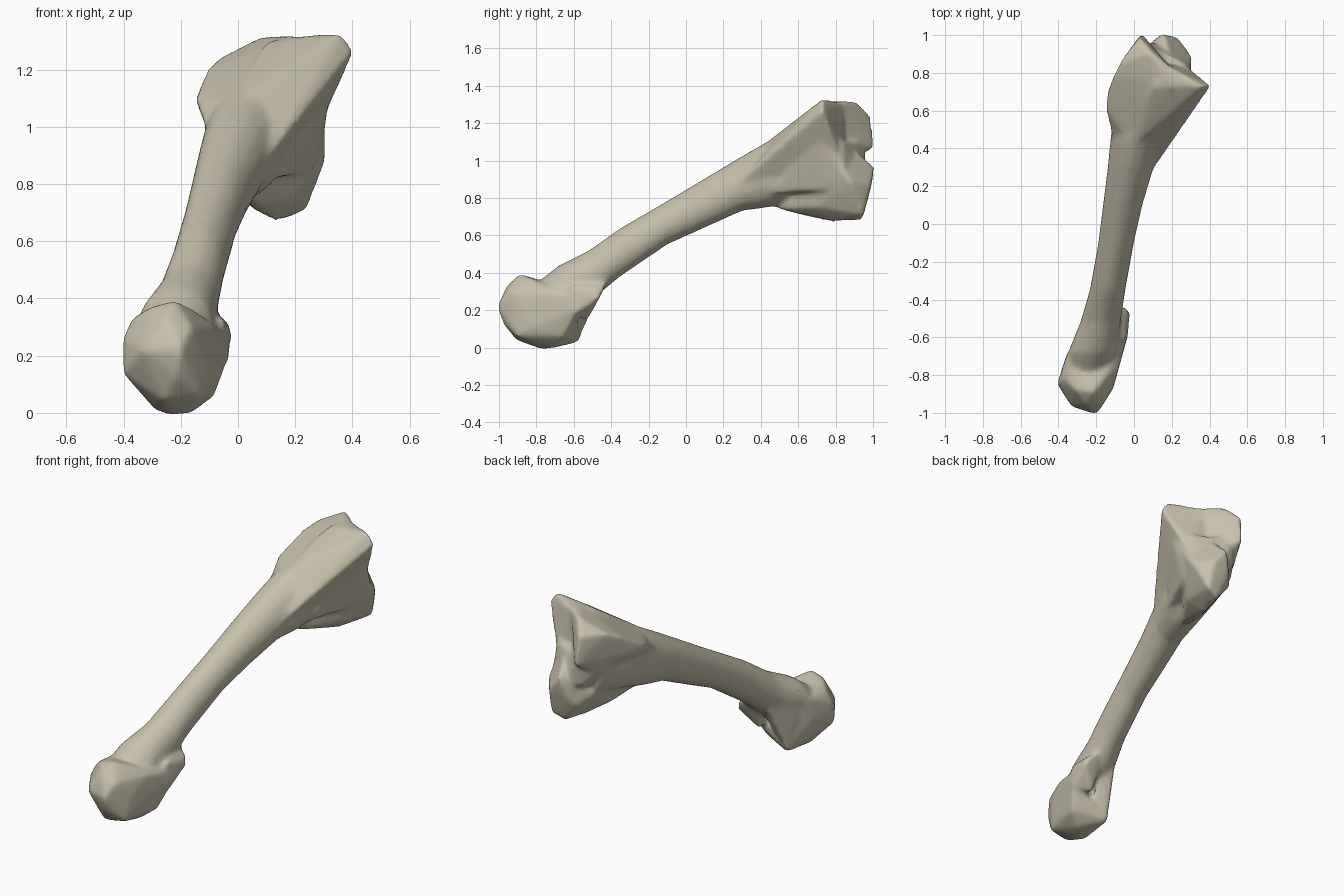
import bpy, bmesh, math
from mathutils import Vector

# Remove only the default cube
default = bpy.data.objects.get("Cube")
if default:
    bpy.data.objects.remove(default, do_unlink=True)


def make_material(name, colour):
    material = bpy.data.materials.new(name)
    material.use_nodes = True
    material.diffuse_color = colour
    shader = material.node_tree.nodes["Principled BSDF"]
    shader.inputs["Base Color"].default_value = colour
    shader.inputs["Roughness"].default_value = 0.8
    return material


def add_hull(target, points):
    """Wrap a convex lump around a few landmark points."""
    lump = bmesh.new()
    for point in points:
        lump.verts.new(point)
    bmesh.ops.convex_hull(lump, input=lump.verts)
    loose = [v for v in lump.verts if not v.link_faces]
    bmesh.ops.delete(lump, geom=loose, context='VERTS')
    bmesh.ops.recalc_face_normals(lump, faces=lump.faces)
    append(target, lump)


def add_loft(target, sections, sides=16):
    """Skin upright oval sections given as y, left, right, bottom, top."""
    tube = bmesh.new()
    rings = []
    for y, left, right, bottom, top in sections:
        centre = Vector(((left + right) / 2, y, (bottom + top) / 2))
        ring = []
        for i in range(sides):
            angle = math.tau * i / sides
            offset = Vector((math.cos(angle) * (right - left) / 2, 0,
                             math.sin(angle) * (top - bottom) / 2))
            ring.append(tube.verts.new(centre + offset))
        rings.append(ring)
    for first, second in zip(rings, rings[1:]):
        for i in range(sides):
            j = (i + 1) % sides
            tube.faces.new((first[i], first[j], second[j], second[i]))
    tube.faces.new(rings[0])
    tube.faces.new(rings[-1])
    bmesh.ops.recalc_face_normals(tube, faces=tube.faces)
    append(target, tube)


def append(target, part):
    mesh = bpy.data.meshes.new("part")
    part.to_mesh(mesh)
    part.free()
    target.from_mesh(mesh)
    bpy.data.meshes.remove(mesh)


body = bmesh.new()

# Shaft, from the rounded head up to the flared end
add_loft(body, [
    (-.78, -.35, -.15, .18, .36),
    (-.68, -.35, -.09, .18, .44),
    (-.52, -.285, -.07, .24, .52),
    (-.35, -.235, -.045, .38, .64),
    (-.1, -.19, 0, .55, .785),
    (.1, -.165, .045, .64, .905),
    (.3, -.14, .105, .73, 1.025),
    (.45, -.125, .16, .75, 1.11),
    (.65, -.1, .18, .8, 1.15),
    (.85, -.03, .12, .85, 1.15),
])

# Rounded head
add_hull(body, [
    (-.405, -.85, .14), (-.405, -.84, .26), (-.37, -.82, .33),
    (-.31, -.88, .37), (-.22, -.89, .395), (-.17, -.84, .37),
    (-.2, -1.01, .22), (-.33, -.97, .22), (-.21, -.98, .13),
    (-.26, -.91, .04), (-.23, -.77, -.01), (-.29, -.79, .01),
    (-.16, -.7, 0), (-.28, -.57, .03), (-.1, -.83, .1),
    (-.08, -.65, .06), (-.11, -.87, .2), (-.08, -.76, .3),
    (-.03, -.58, .2), (-.04, -.6, .28), (-.36, -.7, .2),
    (-.35, -.68, .33), (-.25, -.96, .33), (-.16, -.95, .3),
    (-.13, -.9, .06),
])

# Side tubercle behind the head
add_hull(body, [
    (-.02, -.46, .27), (-.03, -.45, .31), (-.08, -.42, .35),
    (-.03, -.6, .18), (-.05, -.62, .33), (-.13, -.53, .14),
    (-.16, -.44, .36), (-.14, -.7, .25),
])

# Ridge running from the head up the far side of the shaft
add_hull(body, [
    (-.28, -.57, .04), (-.31, -.6, .2), (-.22, -.41, .41),
    (-.18, -.6, .09), (-.34, -.68, .3), (-.15, -.48, .33),
    (-.27, -.5, .4),
])

# Flared upper end, rounded lobe
add_hull(body, [
    (-.15, .6, 1.1), (-.14, .7, 1.08), (-.11, .78, 1.2),
    (-.07, .86, 1.24), (.03, .99, 1.24), (.04, 1.01, 1.07),
    (.09, .91, 1.32), (.19, .83, 1.31), (.16, .86, 1.05),
    (-.115, .45, 1.0), (0, .42, 1.09), (0, .9, 1.0),
    (.15, .6, 1.0), (.2, .73, 1.32), (0, .45, .85),
])

# Flared upper end, wing with the diagonal ridge
add_hull(body, [
    (.17, .84, 1.31), (.15, .86, 1.05), (.36, .73, 1.33),
    (.41, .73, 1.27), (.29, .83, 1.0), (.1, .28, .88),
    (0, .4, .8), (-.1, .45, 1.0), (0, .42, 1.09),
    (.1, .73, 1.3),
])

# Lower condyle under the flare
add_hull(body, [
    (0, .45, .76), (.06, .5, .74), (.05, .62, .71),
    (.13, .78, .67), (.16, .94, .68), (.24, .95, .71),
    (.31, .88, .89), (.31, .82, .97), (.15, 1.01, .97),
    (.23, .99, .87), (.07, .94, .79), (0, .7, .86),
    (.18, .92, 1.05), (.12, .99, .86), (.2, .7, .75),
    (.02, .85, .84),
])

# Web that blends the condyle into the flare
add_hull(body, [
    (.06, .96, 1.1), (.05, .94, .92), (.28, .84, 1.1),
    (.3, .85, .95), (.15, .96, .9), (.32, .72, 1.1),
    (.21, .6, .9), (.26, .75, .84), (.12, .42, .82),
    (0, .6, .82), (-.09, .62, 1.0), (-.04, .86, 1.02),
])

mesh = bpy.data.meshes.new("limb_bone")
body.to_mesh(mesh)
body.free()
mesh.materials.append(make_material("bone beige", (.57, .53, .41, 1)))
bone = bpy.data.objects.new("limb_bone", mesh)
bpy.context.collection.objects.link(bone)

# Fuse the lumps, soften the joins and thin out the mesh
fuse = bone.modifiers.new("fuse", 'REMESH')
fuse.mode = 'VOXEL'
fuse.voxel_size = .012
fuse.use_smooth_shade = True
soften = bone.modifiers.new("soften", 'SMOOTH')
soften.factor = .5
soften.iterations = 12
thin = bone.modifiers.new("thin", 'DECIMATE')
thin.ratio = .2
